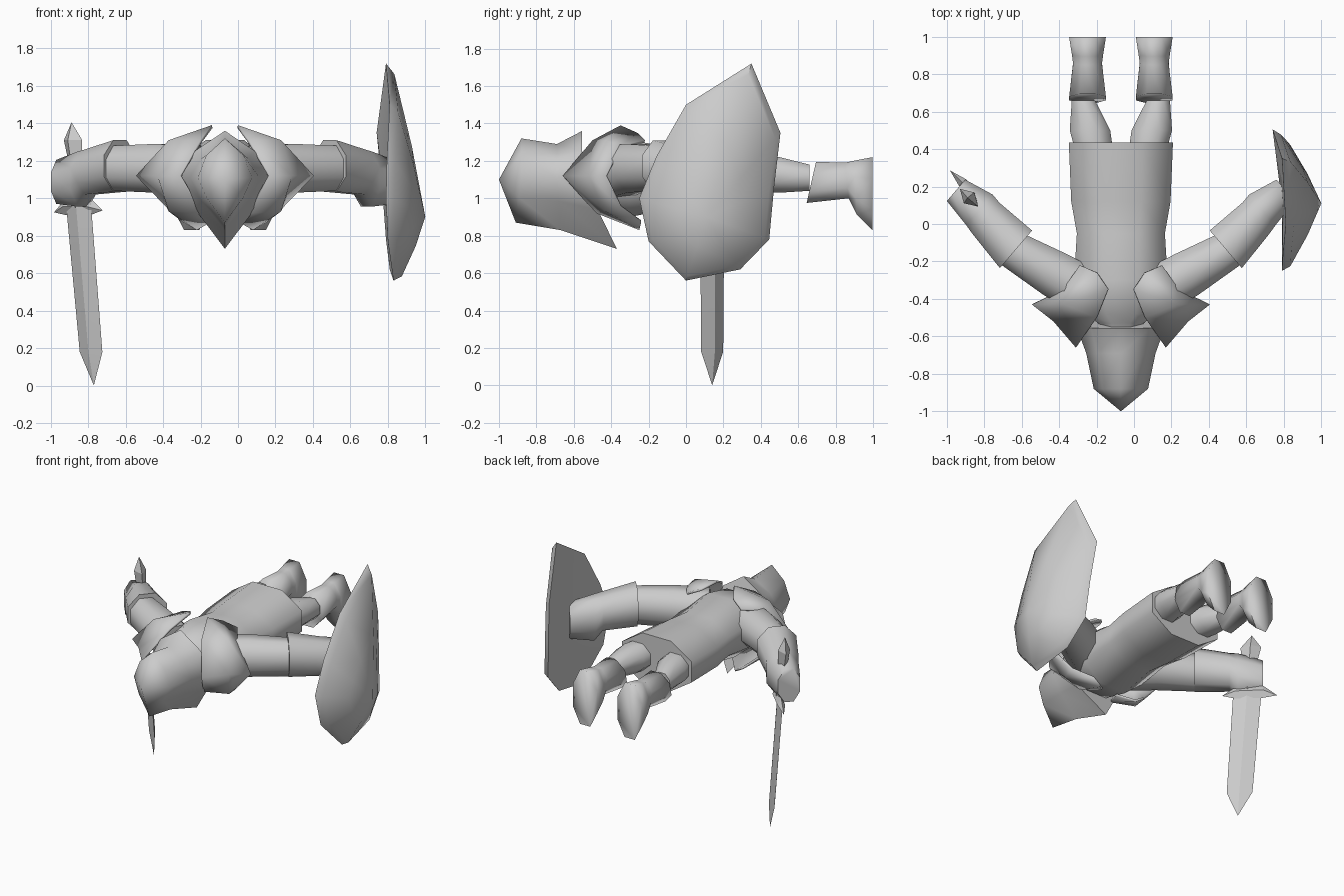
import bpy, math
from mathutils import Vector as V

if "Cube" in bpy.data.objects:
    bpy.data.objects.remove(bpy.data.objects["Cube"])

CX = -0.07  # symmetry plane of the figure


def make(name, verts, faces, angle=50, thick=0):
    me = bpy.data.meshes.new(name)
    me.from_pydata([tuple(v) for v in verts], [], faces)
    ob = bpy.data.objects.new(name, me)
    bpy.context.collection.objects.link(ob)
    bpy.ops.object.select_all(action='DESELECT')
    ob.select_set(True)
    bpy.context.view_layer.objects.active = ob
    bpy.ops.object.mode_set(mode='EDIT')
    bpy.ops.mesh.select_all(action='SELECT')
    bpy.ops.mesh.normals_make_consistent(inside=False)
    bpy.ops.object.mode_set(mode='OBJECT')
    bpy.ops.object.shade_smooth_by_angle(angle=math.radians(angle))
    if thick:
        m = ob.modifiers.new("thickness", 'SOLIDIFY')
        m.thickness = thick
    return ob


def loft(name, rings, angle=60, caps=True):
    """Skin rings of equal count; one-point rings become tips."""
    verts, idx = [], []
    for r in rings:
        idx.append(list(range(len(verts), len(verts) + len(r))))
        verts += r
    faces = []
    for a, b in zip(idx, idx[1:]):
        n = max(len(a), len(b))
        for i in range(n):
            j = (i + 1) % n
            if len(a) == 1:
                faces.append((a[0], b[i], b[j]))
            elif len(b) == 1:
                faces.append((a[i], a[j], b[0]))
            else:
                faces.append((a[i], a[j], b[j], b[i]))
    if caps:
        faces += [tuple(r) for r in (idx[0], idx[-1]) if len(r) > 2]
    return make(name, verts, faces, angle)


def ring(c, u, v, n=8, off=0.5):
    """Polygon around c with half extents u and v."""
    k = 1 / math.cos(math.pi / n) if off else 1
    c, u, v = V(c), V(u), V(v)
    return [c + u * k * math.cos(2 * math.pi * (i + off) / n)
            + v * k * math.sin(2 * math.pi * (i + off) / n) for i in range(n)]


def yring(x, y, hw, z0, z1, slant=0):
    return ring((x, y, (z0 + z1) / 2), (hw, 0, 0), (0, slant, (z1 - z0) / 2))


# torso and skirt, lying along y with the chest down
loft("torso", [yring(CX, *r) for r in [
    (-0.62, .10, 1.02, 1.22), (-0.53, .12, 1.00, 1.24), (-0.48, .19, .93, 1.28),
    (-0.30, .25, .90, 1.31), (-0.05, .235, .95, 1.27), (0.12, .265, .94, 1.28),
    (0.435, .278, .94, 1.30)]])

# helmet with pointed face guard
sect = [(0, 1), (.68, .57), (1, 0), (.67, -.45), (0, -1), (-.67, -.45), (-1, 0), (-.68, .57)]


def helmet_ring(y, hw, z0, z1, drop=0):
    out = []
    for a, b in sect:
        z = 1.11 + b * ((z1 - 1.11) if b > 0 else (1.11 - z0))
        out.append(V((CX + a * hw, y + drop * max(0, -b), z)))
    return out


loft("helmet", [[V((CX, -1, 1.10))], helmet_ring(-.88, .145, .87, 1.32, -.03),
                helmet_ring(-.69, .185, .83, 1.29, .02),
                helmet_ring(-.555, .235, .73, 1.36, .185)], 75)

# pauldron grid: neck edge, ridge, arm edge; each runs back to chest (d, y, z)
pauldron = [
    [(.07, -.35, 1.39), (.13, -.50, 1.31), (.24, -.66, 1.12), (.13, -.48, .92), (.06, -.34, .88)],
    [(.13, -.26, 1.35), (.30, -.43, 1.31), (.36, -.52, 1.12), (.30, -.43, .93), (.15, -.25, .83)],
    [(.22, -.22, 1.31), (.31, -.35, 1.28), (.475, -.43, 1.12), (.31, -.35, .95), (.22, -.24, .87)]]

for s, side in ((-1, "right"), (1, "left")):
    def P(d, y, z):
        return V((CX + s * d, y, z))

    # shoulder plate
    pv = [P(*p) for row in pauldron for p in row]
    pf = [(5 * r + c, 5 * r + c + 1, 5 * r + c + 6, 5 * r + c + 5)
          for r in range(2) for c in range(4)]
    make(side + "_pauldron", pv, pf, 100, 0.015)

    # upper arm and gauntlet with the fist curled down
    nu = V((s * .5, -.87, 0))
    loft(side + "_upper_arm", [
        ring(P(.15, -.38, 1.14), nu * .13, (0, 0, .14)),
        ring(P(.35, -.27, 1.16), nu * .125, (0, 0, .13)),
        ring(P(.59, -.13, 1.16), nu * .10, (0, 0, .12))])
    nf = V((s * .65, -.76, 0))
    loft(side + "_gauntlet", [ring(P(d, y, (a + b) / 2), nf * w, (0, 0, (b - a) / 2))
                              for d, y, w, a, b in [
        (.56, -.135, .132, 1.035, 1.31), (.72, .03, .11, 1.02, 1.26),
        (.755, .075, .108, .955, 1.25), (.88, .18, .075, .97, 1.205)]], 75)

    # thigh and boot
    loft(side + "_thigh", [yring(CX + s * d, y, w, a, b) for d, y, w, a, b in [
        (.14, .38, .10, 1.03, 1.22), (.165, .50, .108, 1.03, 1.22),
        (.20, .66, .062, 1.04, 1.18)]])
    x = CX + s * .178
    loft(side + "_boot", [yring(x, .67, .098, .975, 1.195, .025),
                          yring(x, .86, .077, 1.0, 1.19, -.01),
                          yring(x, .905, .083, .91, 1.2, -.01),
                          yring(x, .997, .098, .83, 1.22)], 100)

# shield: rim outline (x, y, z), bevelled edge, domed front
rim = [(.79, .35, 1.72), (.74, .505, 1.35), (.77, .47, 1.05), (.79, .445, .78),
       (.81, .29, .62), (.83, 0, .56), (.80, -.20, .77), (.79, -.25, 1.0),
       (.795, -.16, 1.22), (.81, 0, 1.50)]
rim = [V(p) for p in rim]
peak = V((1.0, .11, .90))


def toward(t, dx):
    return [V((p.x + dx, p.y + (peak.y - p.y) * t, p.z + (peak.z - p.z) * t)) for p in rim]


edge = toward(.07, .045)
dome = [p.lerp(peak, .5) + V((.01, 0, 0)) for p in edge]
loft("shield", [[V((.79, .11, .95))], rim, edge, dome, [peak]], 40)

# sword: leaning slightly in x, blade flat turned diagonally
w = V((.72, -.70, 0))
t = V((.70, .72, 0))


def srow(z, hw, ht):
    c = V((-.85 + (.95 - z) * .085, .14, z))
    return ring(c, w * hw, t * ht, 4, 0)


def stip(z):
    return [V((-.85 + (.95 - z) * .085, .14, z))]


loft("sword_blade", [srow(1.0, .093, .02), srow(.18, .084, .02), stip(0)], 20)
loft("sword_grip", [srow(1.33, .03, .03), srow(.95, .03, .03)], 20)
loft("sword_pommel", [stip(1.405), srow(1.31, .068, .04), srow(1.18, .045, .03)], 20)
g = V((-.853, .16, .955))
loft("sword_guard", [[g - w * .18 + V((0, 0, -.03))],
                     ring(g - w * .09, t * .025, (0, 0, .045), 4, 0),
                     ring(g + w * .09, t * .025, (0, 0, .045), 4, 0),
                     [g + w * .18 + V((0, 0, -.02))]], 20)
